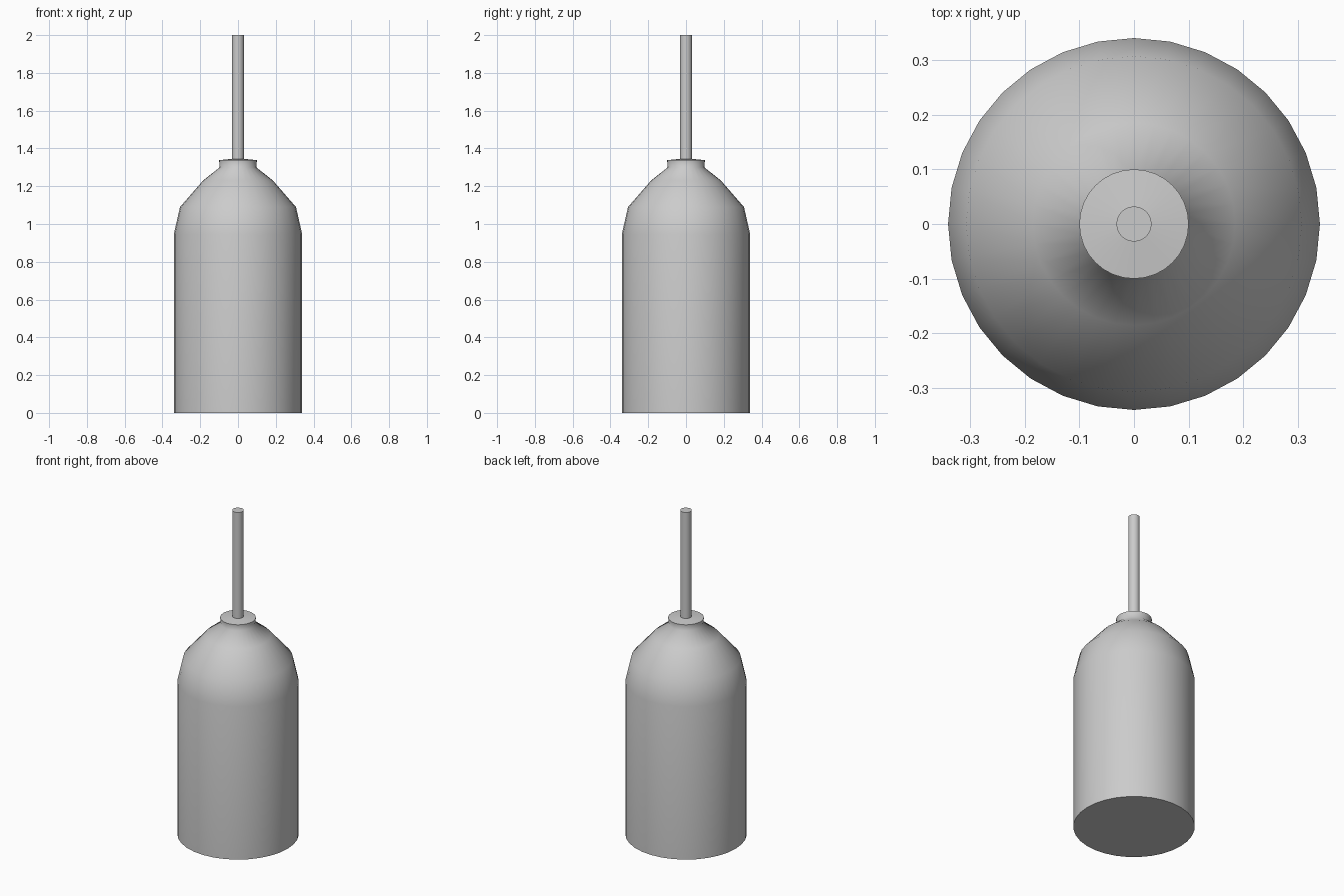
import bpy
import math

if "Cube" in bpy.data.objects:
    bpy.data.objects.remove(bpy.data.objects["Cube"])

SIDES = 32


def lathe(name, profile):
    """Revolve (radius, z) points around z and close both ends."""
    verts = [(r * math.cos(2 * math.pi * i / SIDES), r * math.sin(2 * math.pi * i / SIDES), z)
             for r, z in profile for i in range(SIDES)]
    faces = [list(range(SIDES))[::-1]]
    for k in range(len(profile) - 1):
        a, b = k * SIDES, (k + 1) * SIDES
        for i in range(SIDES):
            j = (i + 1) % SIDES
            faces.append([a + i, a + j, b + j, b + i])
    last = (len(profile) - 1) * SIDES
    faces.append(list(range(last, last + SIDES)))
    mesh = bpy.data.meshes.new(name)
    mesh.from_pydata(verts, [], faces)
    obj = bpy.data.objects.new(name, mesh)
    bpy.context.collection.objects.link(obj)
    bpy.ops.object.select_all(action='DESELECT')
    obj.select_set(True)
    bpy.context.view_layer.objects.active = obj
    bpy.ops.object.shade_smooth_by_angle(angle=math.radians(60))
    return obj


# Cylindrical body, tapered shoulder, small collar and thin tube in one skin
lathe("bottle", [
    (0.34, 0.0), (0.34, 0.945),      # body wall
    (0.307, 1.09), (0.185, 1.23),    # shoulder
    (0.097, 1.30),                   # neck
    (0.10, 1.338), (0.032, 1.345),   # collar
    (0.032, 2.0),                    # tube
])
